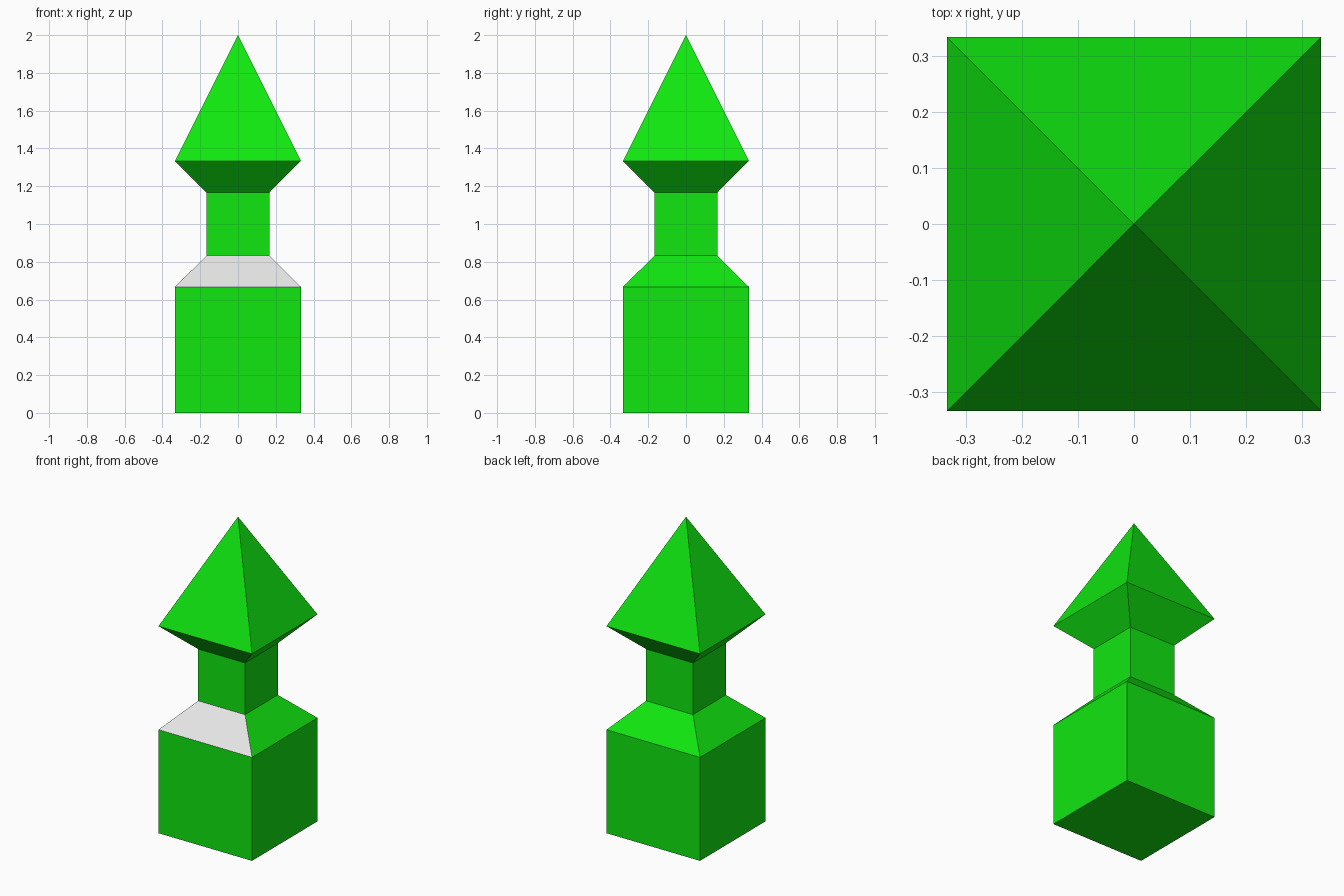
import bpy
import bmesh
from mathutils import Vector

cube = bpy.data.objects.get("Cube")
if cube:
    bpy.data.objects.remove(cube, do_unlink=True)


def make_material(name, colour):
    mat = bpy.data.materials.new(name)
    mat.use_nodes = True
    mat.diffuse_color = colour
    mat.node_tree.nodes["Principled BSDF"].inputs["Base Color"].default_value = colour
    return mat


green = make_material("bright_green", (0.005, 0.8, 0.005, 1))
grey = make_material("light_grey", (0.8, 0.8, 0.8, 1))

WIDE, NARROW = 1 / 3, 1 / 6
CORNERS = [(-1, -1), (1, -1), (1, 1), (-1, 1)]

# Square rings from the ground up: (half width, height)
PROFILE = [
    (WIDE, 0),          # block bottom
    (WIDE, 2 / 3),      # block top
    (NARROW, 5 / 6),    # shoulder top
    (NARROW, 7 / 6),    # neck top
    (WIDE, 4 / 3),      # head rim
]

bm = bmesh.new()
rings = [[bm.verts.new((x * r, y * r, z)) for x, y in CORNERS] for r, z in PROFILE]
tip = bm.verts.new((0, 0, 2))

# Walls of the block, shoulder, neck and head underside
for low, high in zip(rings, rings[1:]):
    for i in range(4):
        j = (i + 1) % 4
        bm.faces.new((low[i], low[j], high[j], high[i]))

# Pointed head and flat bottom
for i in range(4):
    bm.faces.new((rings[-1][i], rings[-1][(i + 1) % 4], tip))
bm.faces.new(rings[0][::-1])
bmesh.ops.recalc_face_normals(bm, faces=bm.faces)

# The front slope of the shoulder is grey
front_slope = Vector((0, -1, 1)).normalized()
for face in bm.faces:
    face.normal_update()
    if face.normal.dot(front_slope) > 0.99 and face.calc_center_median().z < 1:
        face.material_index = 1

mesh = bpy.data.meshes.new("pointed_post")
bm.to_mesh(mesh)
bm.free()
mesh.materials.append(green)
mesh.materials.append(grey)
post = bpy.data.objects.new("pointed_post", mesh)
bpy.context.collection.objects.link(post)
